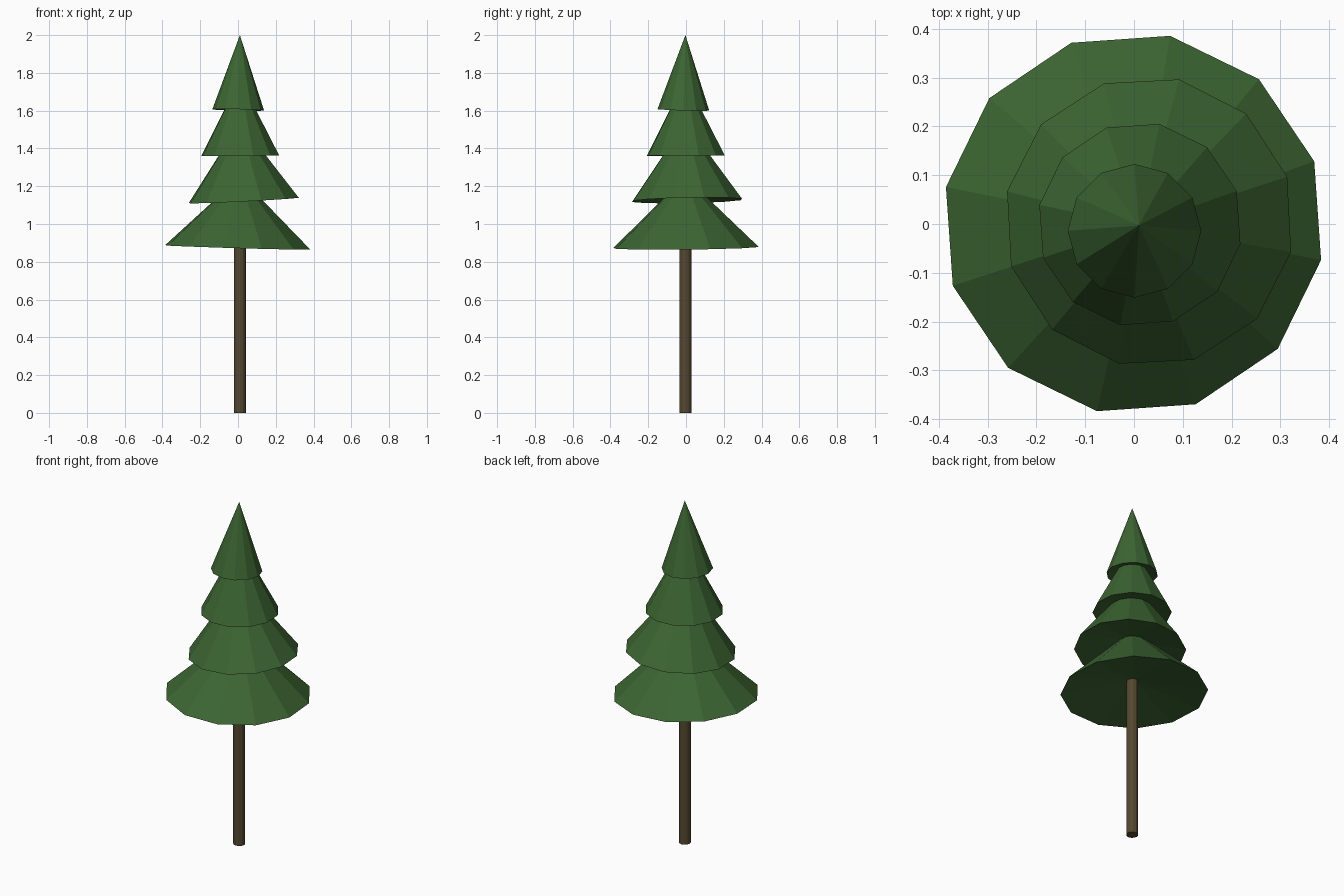
import bpy, bmesh, math
from mathutils import Vector

if "Cube" in bpy.data.objects:
    bpy.data.objects.remove(bpy.data.objects["Cube"])

SIDES = 12
AXIS_X, AXIS_Y = 0.01, -0.003


def material(name, color):
    m = bpy.data.materials.new(name)
    m.diffuse_color = (*color, 1)
    m.use_nodes = True
    m.node_tree.nodes["Principled BSDF"].inputs["Base Color"].default_value = m.diffuse_color
    return m


def finish(bm, name, mat):
    bmesh.ops.recalc_face_normals(bm, faces=bm.faces)
    me = bpy.data.meshes.new(name)
    bm.to_mesh(me)
    bm.free()
    me.materials.append(mat)
    ob = bpy.data.objects.new(name, me)
    bpy.context.collection.objects.link(ob)
    return ob


def foliage_tier(name, base, apex, radius, turn, hollow, mat):
    """Tilted cone with a shallow hollow underside."""
    base, apex = Vector(base), Vector(apex)
    axis = apex - base
    rot = Vector((0, 0, 1)).rotation_difference(axis)
    bm = bmesh.new()
    ring = []
    for i in range(SIDES):
        a = math.radians(turn) + math.tau * i / SIDES
        p = Vector((radius * math.cos(a), radius * math.sin(a), 0))
        ring.append(bm.verts.new(base + rot @ p))
    tip = bm.verts.new(apex)
    under = bm.verts.new(base + axis.normalized() * hollow)
    for i in range(SIDES):
        a, b = ring[i], ring[(i + 1) % SIDES]
        bm.faces.new((a, b, tip))
        bm.faces.new((b, a, under))
    return finish(bm, name, mat)


bark = material("bark", (0.09, 0.065, 0.03))
needles = material("needles", (0.045, 0.13, 0.032))

# Trunk
bm = bmesh.new()
bmesh.ops.create_cone(bm, cap_ends=True, segments=SIDES,
                      radius1=0.032, radius2=0.032, depth=1.0)
bmesh.ops.translate(bm, verts=bm.verts, vec=(AXIS_X, AXIS_Y, 0.5))
finish(bm, "trunk", bark)

# Foliage tiers, bottom to top: base centre, apex height, radius, turn, hollow
tiers = [
    ((-0.001, 0.001, 0.876), 1.25, 0.392, 19, 0.07),
    ((0.031, 0.005, 1.125), 1.54, 0.298, 18, 0.06),
    ((0.012, -0.001, 1.362), 1.77, 0.210, 19, 0.04),
    ((0.001, -0.014, 1.604), 2.00, 0.137, 0, 0.03),
]
for n, (base, top, radius, turn, hollow) in enumerate(tiers, 1):
    foliage_tier(f"foliage_tier_{n}", base, (AXIS_X, AXIS_Y, top),
                 radius, turn, hollow, needles)
